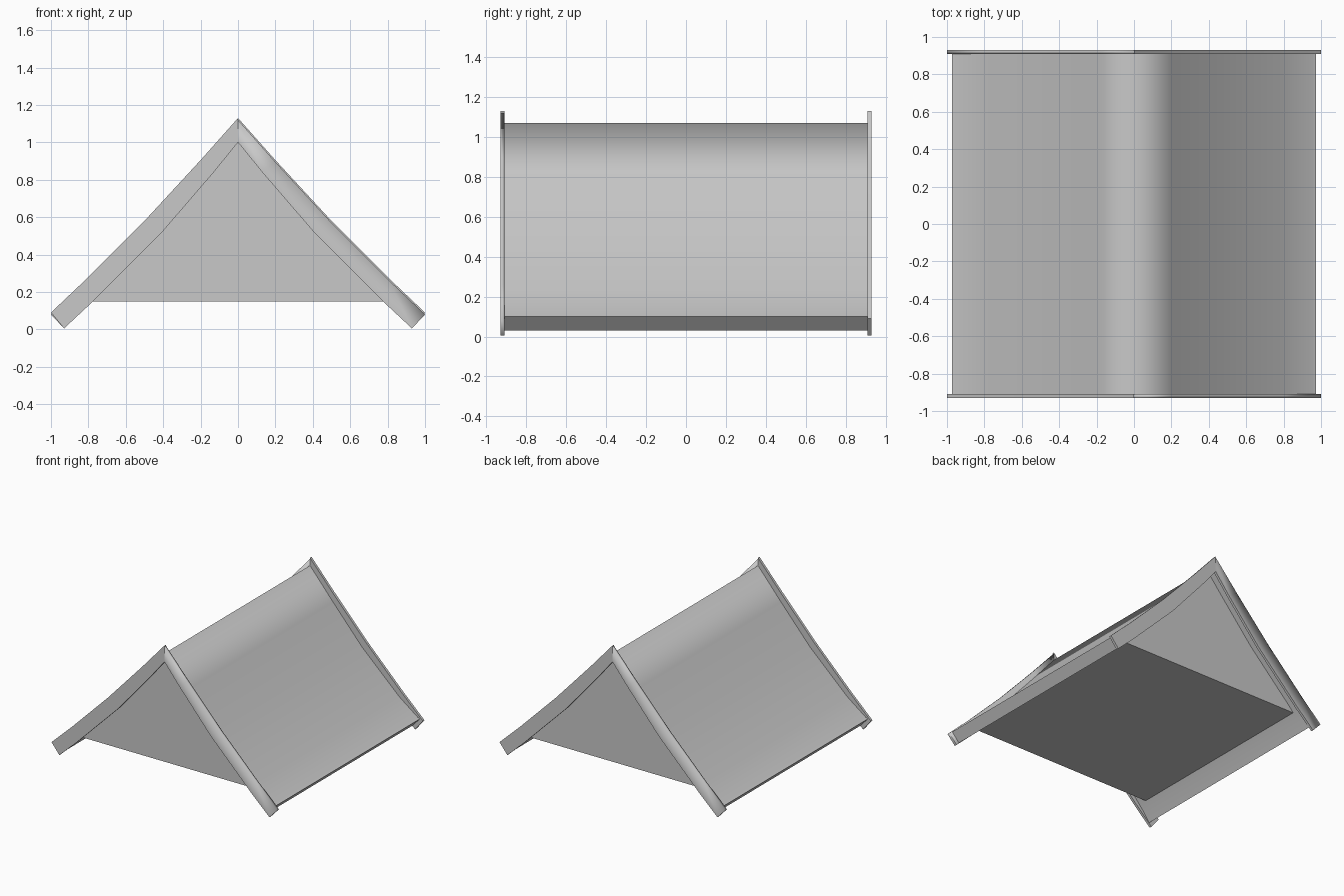
import bpy
import bmesh
import math

if "Cube" in bpy.data.objects:
    bpy.data.objects.remove(bpy.data.objects["Cube"], do_unlink=True)

grey = bpy.data.materials.new("plain_grey")
grey.use_nodes = True
colour = (0.58, 0.58, 0.58, 1)
grey.diffuse_color = colour
grey.node_tree.nodes["Principled BSDF"].inputs["Base Color"].default_value = colour

# Half profiles as (x, z), from ridge to eave
board_top = [(0, 1.13), (0.2, 0.905), (0.5, 0.58), (0.81, 0.27), (1.0, 0.09)]
board_under = [(0, 1.0), (0.13, 0.84), (0.41, 0.515), (0.78, 0.145), (0.93, 0.005)]
slab_top = [(0, 1.068), (0.2, 0.835), (0.46, 0.54), (0.79, 0.23), (0.955, 0.108), (0.972, 0.1)]
slab_under = [(0, 1.04), (0.13, 0.885), (0.41, 0.56), (0.78, 0.19), (0.85, 0.11), (0.908, 0.03)]


def mirrored(line):
    return [(-x, z) for x, z in reversed(line[1:])] + line


def extrude_y(bm, depth):
    grown = bmesh.ops.extrude_face_region(bm, geom=bm.faces[:], use_keep_orig=True)
    moved = [v for v in grown["geom"] if isinstance(v, bmesh.types.BMVert)]
    bmesh.ops.translate(bm, vec=(0, depth, 0), verts=moved)


def finish(name, bm, soft=(), turned=False):
    """Smooth the gentle bends, and the steep ones that lie on soft points."""
    bmesh.ops.recalc_face_normals(bm, faces=bm.faces)
    soft = {(round(x, 3), round(z, 3)) for x, z in soft}
    for face in bm.faces:
        face.smooth = True
    for edge in bm.edges:
        is_soft = all((round(v.co.x, 3), round(v.co.z, 3)) in soft for v in edge.verts)
        edge.smooth = is_soft or edge.calc_face_angle(0) < math.radians(15)
    mesh = bpy.data.meshes.new(name)
    bm.to_mesh(mesh)
    bm.free()
    mesh.materials.append(grey)
    obj = bpy.data.objects.new(name, mesh)
    bpy.context.collection.objects.link(obj)
    if turned:
        obj.rotation_euler.z = math.pi


def band(name, upper, lower, y0, y1, soft=(), turned=False):
    """Curved strip between two profiles, given depth along y."""
    bm = bmesh.new()
    top, low = [[bm.verts.new((x, y0, z)) for x, z in line] for line in (upper, lower)]
    for i in range(len(upper) - 1):
        bm.faces.new((top[i], top[i + 1], low[i + 1], low[i]))
    extrude_y(bm, y1 - y0)
    finish(name, bm, soft, turned)


# Roof slab over both slopes, softly shaded across the ridge
band("roof_slab", mirrored(slab_top), mirrored(slab_under), -0.915, 0.915, slab_top[:1])

# Each end has one rounded board, slightly lower, and one flat board
rounded_top = [(x, z - 0.01) for x, z in board_top]
for end, turned in (("front", False), ("back", True)):
    band(end + "_rounded_board", rounded_top, board_under, -0.93, -0.91, rounded_top, turned)
for end, turned in (("back", False), ("front", True)):
    band(end + "_flat_board", board_top, board_under, 0.91, 0.93, turned=turned)

# Recessed gable walls and ceiling as one prism under the slopes
bm = bmesh.new()
outline = mirrored([(0, 1.045), (0.13, 0.89), (0.41, 0.565), (0.78, 0.2), (0.825, 0.15)])
bm.faces.new([bm.verts.new((x, -0.84, z)) for x, z in outline])
extrude_y(bm, 1.68)
finish("gable_block", bm)
